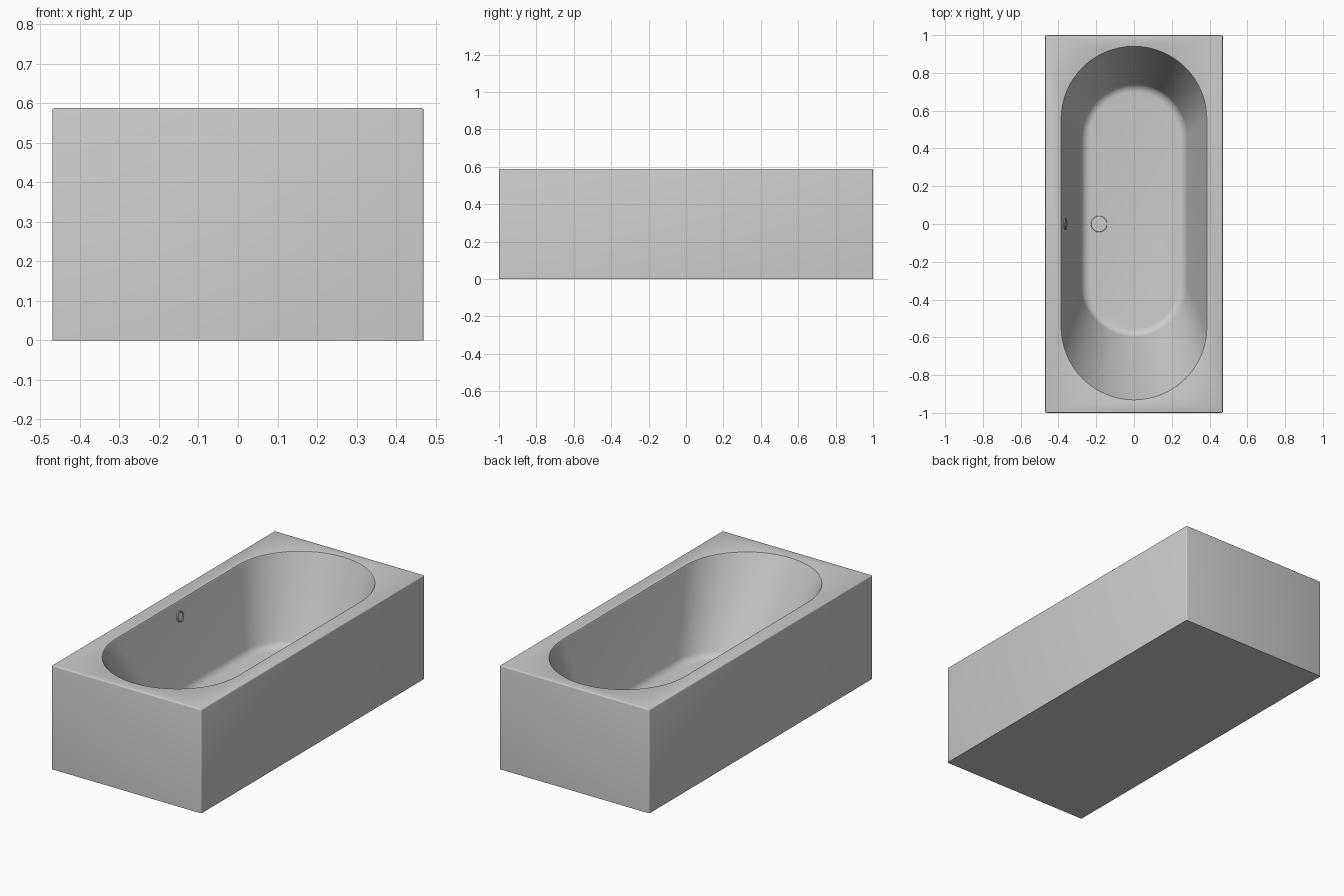
import bpy, bmesh
from math import sin, cos, pi
from mathutils import Vector

old = bpy.data.objects.get("Cube")
if old:
    bpy.data.objects.remove(old, do_unlink=True)

# One grey material for everything
grey = bpy.data.materials.new("light_grey")
grey.use_nodes = True
grey.diffuse_color = (0.6, 0.6, 0.6, 1)
grey.node_tree.nodes["Principled BSDF"].inputs["Base Color"].default_value = (0.6, 0.6, 0.6, 1)

HEIGHT = 0.588
RIM = (0.383, -0.928, 0.938)      # half width, front end, back end
WALL_FOOT = (0.28, -0.60, 0.745)
FOOT_Z, FLOOR_Z = 0.17, 0.133


def make_object(name, bm):
    mesh = bpy.data.meshes.new(name)
    bmesh.ops.recalc_face_normals(bm, faces=bm.faces[:])
    bm.to_mesh(mesh)
    bm.free()
    mesh.materials.append(grey)
    obj = bpy.data.objects.new(name, mesh)
    bpy.context.collection.objects.link(obj)
    return obj


def select(obj):
    bpy.ops.object.select_all(action='DESELECT')
    obj.select_set(True)
    bpy.context.view_layer.objects.active = obj


def stadium(bm, size, z, inset=0.0, steps=32):
    """Closed loop with straight sides and two half-round ends."""
    half, front, back = size[0] - inset, size[1] + inset, size[2] - inset
    loop = []
    for centre, start in ((back - half, 0), (front + half, pi)):
        for i in range(steps + 1):
            a = start + pi * i / steps
            loop.append(bm.verts.new((half * cos(a), centre + half * sin(a), z)))
    return loop


def rounded_disc(name, radius, depth, location, normal):
    """Thin fitting with a softened front edge, facing along normal."""
    bm = bmesh.new()
    bmesh.ops.create_cone(bm, cap_ends=True, segments=32, radius1=radius,
                          radius2=radius * 0.92, depth=depth)
    obj = make_object(name, bm)
    obj.location = location
    obj.rotation_euler = Vector(normal).to_track_quat('Z', 'Y').to_euler()
    return obj


# Outer body: block with softened top and corner edges
bm = bmesh.new()
bmesh.ops.create_cube(bm, size=1)
for v in bm.verts:
    v.co = (v.co.x * 0.94, v.co.y * 2, (v.co.z + 0.5) * HEIGHT)
edges = [e for e in bm.edges if max(v.co.z for v in e.verts) > 0.1]
bmesh.ops.bevel(bm, geom=edges, offset=0.006, segments=3, profile=0.5, affect='EDGES')
body = make_object("bathtub_body", bm)

# Basin hollow: lofted loops from the rounded lip down to the rounded floor edge
bm = bmesh.new()
loops = [stadium(bm, RIM, HEIGHT + 0.02, -0.006)]
for i in range(4):
    a = pi / 2 * i / 3
    loops.append(stadium(bm, RIM, HEIGHT - 0.006 * (1 - cos(a)), -0.006 * (1 - sin(a))))
for i in range(7):
    a = pi / 2 * i / 6
    loops.append(stadium(bm, WALL_FOOT, FOOT_Z - (FOOT_Z - FLOOR_Z) * sin(a),
                         0.04 * (1 - cos(a)) + 0.008 * sin(a)))
for upper, lower in zip(loops, loops[1:]):
    n = len(upper)
    for i in range(n):
        j = (i + 1) % n
        bm.faces.new((upper[i], upper[j], lower[j], lower[i]))
bm.faces.new(loops[0])
bm.faces.new(loops[-1])
cutter = make_object("basin_cutter", bm)
cutter.hide_render = True

cut = body.modifiers.new("basin", 'BOOLEAN')
cut.operation = 'DIFFERENCE'
cut.solver = 'EXACT'
cut.object = cutter
select(body)
bpy.ops.object.modifier_apply(modifier=cut.name)
bpy.data.objects.remove(cutter, do_unlink=True)

# Overflow on the right-hand wall: plate and raised ring
normal = Vector((0.97, 0, 0.24))
overflow_at = Vector((-0.365, 0, HEIGHT - 0.076))
overflow = rounded_disc("overflow_plate", 0.026, 0.008, overflow_at, normal)
bpy.ops.mesh.primitive_torus_add(major_radius=0.025, minor_radius=0.005,
                                 major_segments=32, minor_segments=10,
                                 location=overflow_at + normal * 0.002,
                                 rotation=normal.to_track_quat('Z', 'Y').to_euler())
ring = bpy.context.object
ring.name = "overflow_ring"
ring.data.materials.append(grey)

# Drain plate in the floor
drain = rounded_disc("drain_plate", 0.045, 0.006, (-0.185, 0, FLOOR_Z), (0, 0, 1))

for obj in (body, overflow, ring, drain):
    select(obj)
    bpy.ops.object.shade_smooth_by_angle(angle=pi / 6)
